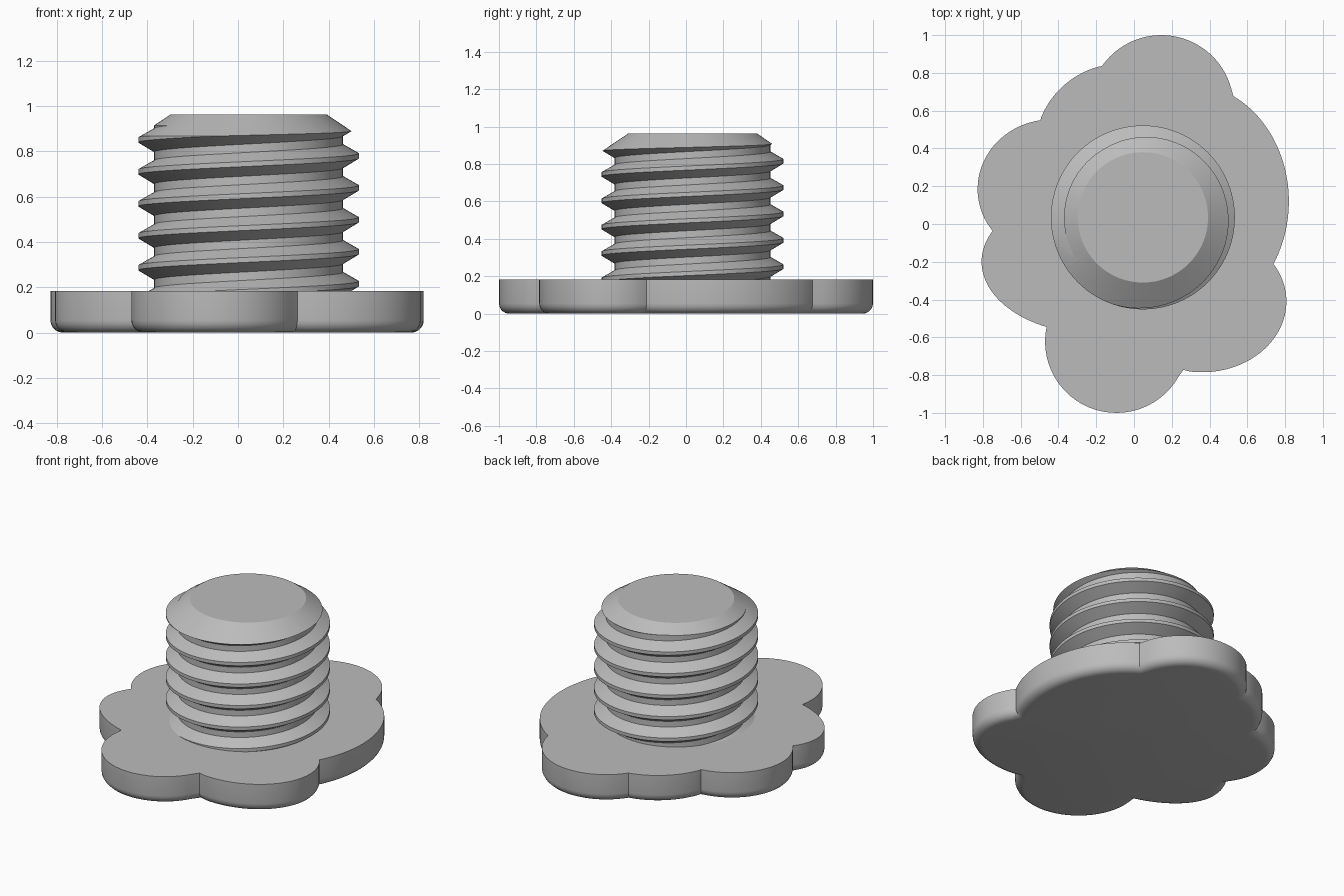
import bpy, bmesh, math
from mathutils import Vector

if "Cube" in bpy.data.objects:
    bpy.data.objects.remove(bpy.data.objects["Cube"])

grey = bpy.data.materials.new("plain_grey")
grey.use_nodes = True
grey.diffuse_color = (0.5, 0.5, 0.5, 1)
grey.node_tree.nodes["Principled BSDF"].inputs["Base Color"].default_value = (0.5, 0.5, 0.5, 1)


def make_object(name, bm):
    bmesh.ops.recalc_face_normals(bm, faces=bm.faces)
    mesh = bpy.data.meshes.new(name)
    bm.to_mesh(mesh)
    bm.free()
    mesh.materials.append(grey)
    obj = bpy.data.objects.new(name, mesh)
    bpy.context.collection.objects.link(obj)
    return obj


def smooth(obj):
    bpy.ops.object.select_all(action='DESELECT')
    obj.select_set(True)
    bpy.context.view_layer.objects.active = obj
    bpy.ops.object.shade_smooth_by_angle(angle=math.radians(28))


# Lobed foot plate: each lobe is an elliptical arc (start cusp, centre, radii), counter-clockwise
PLATE_TOP = 0.183
lobes = [
    ((0.526, 0.677), (0.145, 0.618), (0.383, 0.382)),
    ((-0.17, 0.836), (-0.07, 0.393), (0.455, 0.455)),
    ((-0.495, 0.55), (-0.434, 0.185), (0.394, 0.369)),
    ((-0.749, -0.037), (-0.196, -0.2), (0.611, 0.384)),
    ((-0.463, -0.545), (-0.093, -0.622), (0.378, 0.378)),
    ((0.262, -0.772), (0.36, -0.41), (0.447, 0.375)),
    ((0.738, -0.212), (0.285, 0.12), (0.535, 0.624)),
]


def arc(start, end, centre, radii, steps=28):
    t0, t1 = (math.atan2((p[1] - centre[1]) / radii[1], (p[0] - centre[0]) / radii[0])
              for p in (start, end))
    sweep = (t1 - t0) % math.tau
    angles = [t0 + sweep * i / steps for i in range(1, steps)]
    return [start] + [(centre[0] + radii[0] * math.cos(a), centre[1] + radii[1] * math.sin(a))
                      for a in angles]


outline = []
for i, (start, centre, radii) in enumerate(lobes):
    outline += arc(start, lobes[(i + 1) % len(lobes)][0], centre, radii)

bm = bmesh.new()
base = bm.faces.new([bm.verts.new((x, y, 0)) for x, y in outline])
rim = list(base.edges)
ext = bmesh.ops.extrude_face_region(bm, geom=[base], use_keep_orig=True)
top_verts = [g for g in ext["geom"] if isinstance(g, bmesh.types.BMVert)]
bmesh.ops.translate(bm, verts=top_verts, vec=(0, 0, PLATE_TOP))
bmesh.ops.recalc_face_normals(bm, faces=bm.faces)
# Rounded lower edge
bmesh.ops.bevel(bm, geom=rim, offset=0.055, segments=5, profile=0.5, affect='EDGES')
smooth(make_object("foot_plate", bm))

# Threaded stud: a thread profile swept up a right-hand helix
CENTRE = Vector((0.047, 0.035, 0))
PITCH, CREST, ROOT = 0.141, 0.487, 0.417
profile = [(-0.011, CREST), (0.011, CREST), (0.051, ROOT), (0.088, ROOT)]
STEPS, TURNS, CREST_Z = 96, 9, 0.357 - 3 * PITCH
ROWS = TURNS * len(profile)

bm = bmesh.new()
columns = []
for j in range(STEPS):
    angle = math.tau * j / STEPS
    column = []
    for i in range(ROWS + (len(profile) if j == 0 else 0)):
        dz, r = profile[i % len(profile)]
        z = CREST_Z + PITCH * (i // len(profile) + j / STEPS) + dz
        column.append(bm.verts.new(CENTRE + Vector((r * math.cos(angle), r * math.sin(angle), z))))
    columns.append(column)
for j in range(STEPS):
    # The last column joins the first one a full turn higher
    shift = len(profile) if j == STEPS - 1 else 0
    a, b = columns[j], columns[(j + 1) % STEPS]
    for i in range(ROWS - 1):
        bm.faces.new((a[i], b[i + shift], b[i + shift + 1], a[i + 1]))
open_edges = [e for e in bm.edges if e.is_boundary]
low = bm.verts.new(CENTRE + Vector((0, 0, CREST_Z)))
high = bm.verts.new(CENTRE + Vector((0, 0, CREST_Z + PITCH * (TURNS + 0.5))))
for e in open_edges:
    bm.faces.new((*e.verts, low if e.verts[0].co.z < 0.5 else high))
stud = make_object("threaded_stud", bm)

# Cone cutter trims the stud to a flat top with a chamfer
TOP, FOOT, TOP_R, SLOPE = 0.963, 0.13, 0.345, 1.48
bm = bmesh.new()
bmesh.ops.create_cone(bm, cap_ends=True, segments=96, depth=TOP - FOOT,
                      radius1=TOP_R + SLOPE * (TOP - FOOT), radius2=TOP_R)
bmesh.ops.translate(bm, verts=bm.verts, vec=CENTRE + Vector((0, 0, (TOP + FOOT) / 2)))
cutter = make_object("chamfer_cutter", bm)
cutter.hide_render = True

trim = stud.modifiers.new("trim", 'BOOLEAN')
trim.operation, trim.solver, trim.object = 'INTERSECT', 'EXACT', cutter
bpy.context.view_layer.objects.active = stud
bpy.ops.object.modifier_apply(modifier=trim.name)
bpy.data.objects.remove(cutter)
smooth(stud)
